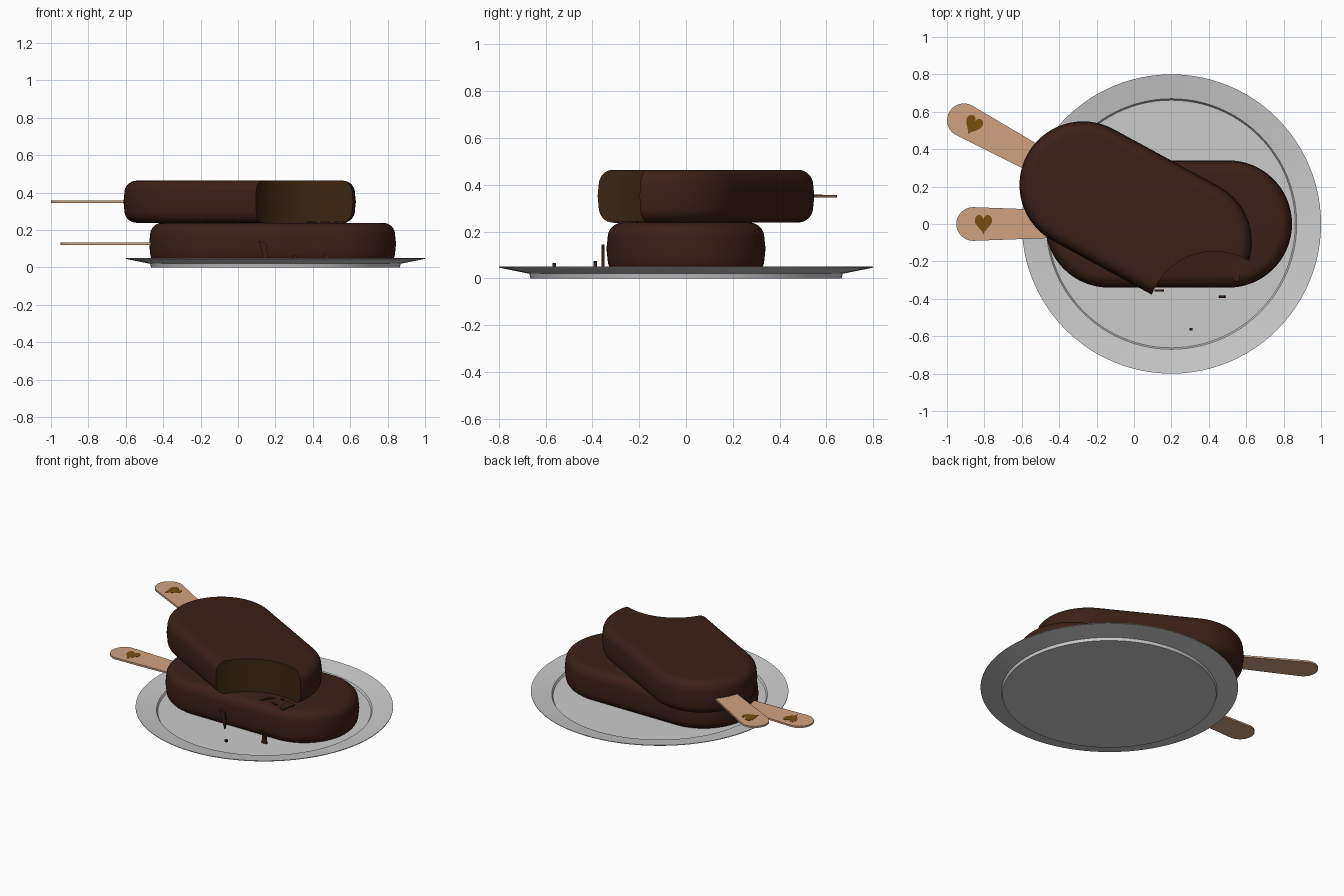
import bpy, bmesh, math
from mathutils import Matrix, Vector

if "Cube" in bpy.data.objects:
    bpy.data.objects.remove(bpy.data.objects["Cube"])

def material(name, rgb):
    m = bpy.data.materials.new(name)
    m.diffuse_color = (*rgb, 1)
    m.use_nodes = True
    m.node_tree.nodes["Principled BSDF"].inputs["Base Color"].default_value = m.diffuse_color
    return m

CHOC = material("chocolate", (0.045, 0.014, 0.009))
BITE = material("bitten_filling", (0.045, 0.02, 0.006))
WOOD = material("wood", (0.63, 0.36, 0.22))
GOLD = material("burnt_wood", (0.19, 0.075, 0.005))

def finish(name, bm, mat=None, matrix=None, angle=35):
    bmesh.ops.recalc_face_normals(bm, faces=bm.faces)
    me = bpy.data.meshes.new(name)
    bm.to_mesh(me)
    bm.free()
    ob = bpy.data.objects.new(name, me)
    bpy.context.collection.objects.link(ob)
    if mat:
        me.materials.append(mat)
    if matrix:
        ob.matrix_world = matrix
    bpy.ops.object.select_all(action='DESELECT')
    ob.select_set(True)
    bpy.context.view_layer.objects.active = ob
    bpy.ops.object.shade_smooth_by_angle(angle=math.radians(angle))
    return ob

def loft(rings):
    """Closed solid through a list of equal-length point rings."""
    bm = bmesh.new()
    vs = [[bm.verts.new(p) for p in r] for r in rings]
    n = len(vs[0])
    for a, b in zip(vs, vs[1:]):
        for i in range(n):
            j = (i + 1) % n
            bm.faces.new((a[i], a[j], b[j], b[i]))
    bm.faces.new(vs[0][::-1])
    bm.faces.new(vs[-1])
    return bm

def prism(outline, z0, z1):
    return loft([[(x, y, z) for x, y in outline] for z in (z0, z1)])

def circle(r, z, n=96, cx=0.0):
    return [(cx + r * math.cos(2 * math.pi * i / n), r * math.sin(2 * math.pi * i / n), z)
            for i in range(n)]

def stadium(r, half, z, n=32):
    pts = []
    for side in (1, -1):
        for i in range(n + 1):
            t = -math.pi / 2 + math.pi * i / n
            pts.append((side * (half + r * math.cos(t)), side * r * math.sin(t), z))
    return pts

# Plate
plate = [(0.665, 0), (0.67, 0.02), (0.80, 0.046), (0.80, 0.05),
         (0.67, 0.028), (0.662, 0.015)]
finish("plate", loft([circle(r, z, cx=0.2) for r, z in plate]), angle=25)

def ice_cream(prefix, matrix):
    # Chocolate bar with rounded edges, centred on its own origin
    h, c = 0.1125, 0.065
    prof = []
    for i in range(9):
        t = math.pi / 2 * i / 8
        prof.append((0.335 - c + c * math.sin(t), -h + c - c * math.cos(t)))
    prof.append((0.34, 0))
    prof += [(r, -z) for r, z in prof[-2::-1]]
    bar = finish(prefix + "_bar", loft([stadium(r, 0.32, z) for r, z in prof]), CHOC, matrix)

    # Stick with a wider rounded tip
    tip = [(-1.045 - 0.09 * math.sin(t), 0.09 * math.cos(t))
           for t in (math.pi * i / 20 for i in range(21))]
    outline = tip + [(-0.55, -0.072), (-0.25, -0.072), (-0.25, 0.072), (-0.55, 0.072)]
    finish(prefix + "_stick", prism(outline, -0.006, 0.006), WOOD, matrix)

    # Heart mark on the stick
    heart = []
    for i in range(40):
        t = 2 * math.pi * i / 40
        x = 16 * math.sin(t) ** 3
        y = 13 * math.cos(t) - 5 * math.cos(2 * t) - 2 * math.cos(3 * t) - math.cos(4 * t)
        heart.append((-0.99 + x * 0.0029, 0.005 + y * 0.0036))
    finish(prefix + "_heart", prism(heart, 0.004, 0.0075), GOLD, matrix)
    return bar

ice_cream("lower", Matrix.Translation((0.185, 0, 0.1265)))
upper = ice_cream("upper", Matrix.Translation((0.009, 0.056, 0.3515))
                  @ Matrix.Rotation(math.radians(-28.5), 4, 'Z'))

# Bite taken out of the upper bar
BC, BR = Vector((0.43, -0.505)), 0.358
cutter = finish("bite_cutter", loft([circle(BR, z) for z in (0.1, 0.6)]), BITE,
                Matrix.Translation((BC.x, BC.y, 0)))
cutter.hide_render = True
bpy.context.view_layer.objects.active = upper
mod = upper.modifiers.new("bite", 'BOOLEAN')
mod.operation, mod.solver, mod.object = 'DIFFERENCE', 'EXACT', cutter
bpy.ops.object.modifier_move_to_index(modifier="bite", index=0)
bpy.ops.object.modifier_apply(modifier="bite")
bpy.data.objects.remove(cutter)
if len(upper.data.materials) < 2:
    upper.data.materials.append(BITE)
for p in upper.data.polygons:
    mid = (upper.matrix_world @ p.center).to_2d()
    bitten = abs(p.normal.z) < 0.05 and abs((mid - BC).length - BR) < 0.004
    p.material_index = 1 if bitten else 0
bpy.ops.object.select_all(action='DESELECT')
upper.select_set(True)
bpy.ops.object.shade_smooth_by_angle(angle=math.radians(35))

# Fallen flakes lying on the lower bar
flakes = [
    [(0.51, -0.20), (0.58, -0.21), (0.56, -0.31), (0.53, -0.30)],
    [(0.365, -0.28), (0.38, -0.23), (0.42, -0.20), (0.39, -0.24)],
    [(0.45, -0.25), (0.49, -0.27), (0.48, -0.28), (0.44, -0.265)],
    [(0.46, -0.18), (0.48, -0.18), (0.48, -0.195), (0.46, -0.195)],
]
for i, f in enumerate(flakes):
    finish(f"flake_{i + 1}", prism(f, 0.236, 0.246), CHOC)

# Upright shards and a crumb on the plate (outline in x-z, thin in y)
shards = [
    ([(0.11, 0.145), (0.15, 0.13), (0.16, 0.06), (0.15, 0.02), (0.135, 0.06)], -0.355, 0.012),
    ([(0.455, 0.02), (0.49, 0.02), (0.485, 0.07), (0.46, 0.075)], -0.388, 0.014),
    ([(0.298, 0.05), (0.312, 0.05), (0.312, 0.066), (0.298, 0.066)], -0.563, 0.014),
]
for i, (o, y, w) in enumerate(shards):
    bm = loft([[(x, y + s * w / 2, z) for x, z in o] for s in (-1, 1)])
    finish(f"shard_{i + 1}", bm, CHOC)
